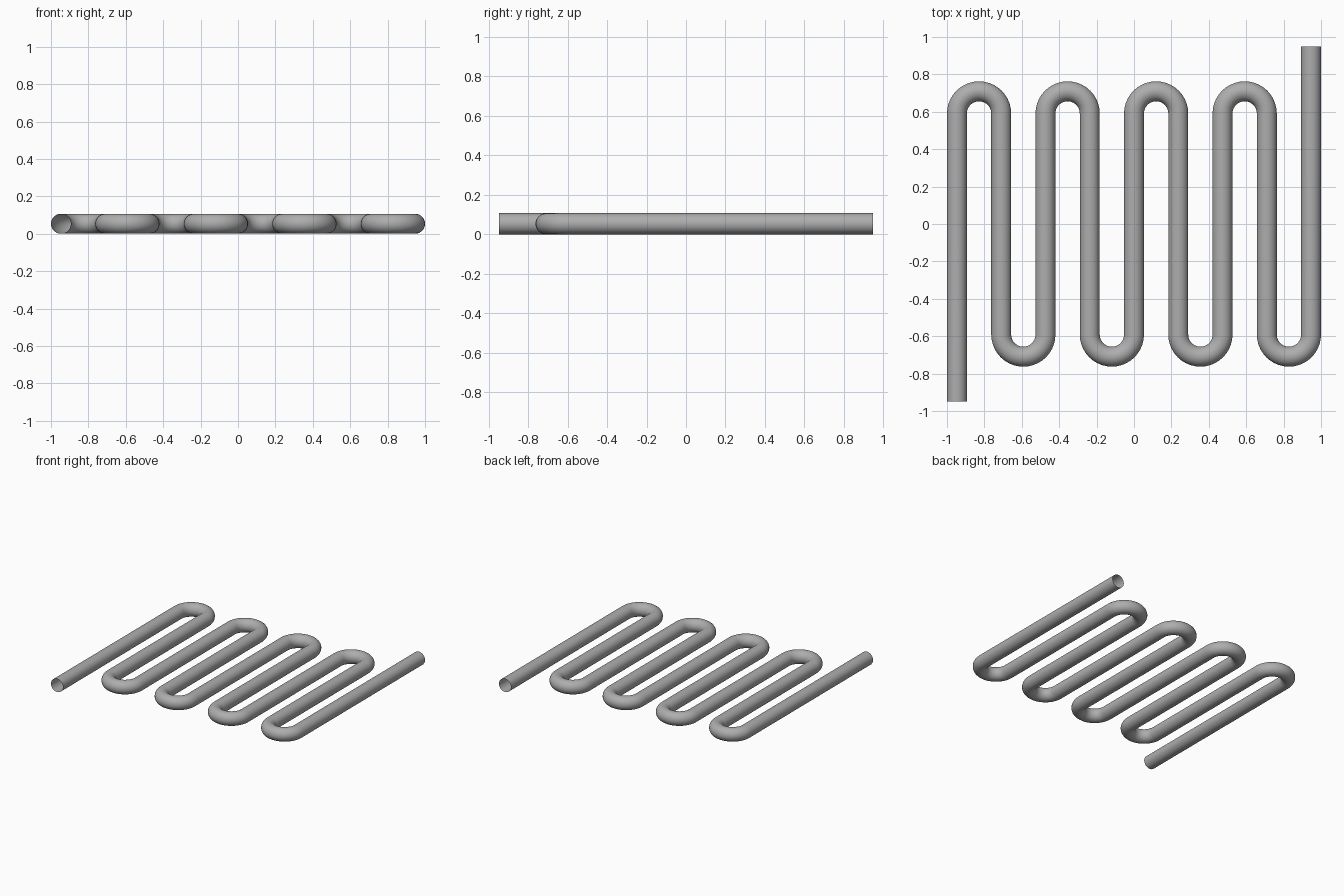
import bpy, bmesh, math
from mathutils import Vector

if "Cube" in bpy.data.objects:
    bpy.data.objects.remove(bpy.data.objects["Cube"])

R = 0.0533          # tube radius
LEGS = 9            # straight runs
X0 = 1 - R          # centre of the outer runs
PITCH = 2 * X0 / (LEGS - 1)
BEND = PITCH / 2    # bend radius on the centre line
Y_BEND = 0.591      # where the bends begin
Y_END = 0.948       # open tube ends
SIDES, STEPS = 32, 20

# Centre line: (position, direction) along the serpentine
path = [(Vector((-X0, -Y_END, R)), Vector((0, 1, 0)))]
for i in range(LEGS - 1):
    s = 1 if i % 2 == 0 else -1
    cx = -X0 + (i + 0.5) * PITCH
    for k in range(STEPS + 1):
        a = math.pi * k / STEPS
        p = Vector((cx - BEND * math.cos(a), s * (Y_BEND + BEND * math.sin(a)), R))
        path.append((p, Vector((math.sin(a), s * math.cos(a), 0))))
path.append((Vector((X0, Y_END, R)), Vector((0, 1, 0))))

# Sweep a circle along the centre line, leaving both ends open
bm = bmesh.new()
up = Vector((0, 0, 1))
rings = []
for p, d in path:
    side = d.cross(up)
    ring = []
    for j in range(SIDES):
        t = 2 * math.pi * j / SIDES
        ring.append(bm.verts.new(p + R * (side * math.cos(t) + up * math.sin(t))))
    rings.append(ring)
for a, b in zip(rings, rings[1:]):
    for j in range(SIDES):
        n = (j + 1) % SIDES
        f = bm.faces.new((a[j], b[j], b[n], a[n]))
        f.smooth = True
# Make the tube surface face outward
f = bm.faces[0] if bm.faces.ensure_lookup_table() is None else None
f.normal_update()
if f.normal.dot(f.calc_center_median() - Vector((-X0, f.calc_center_median().y, R))) < 0:
    bmesh.ops.reverse_faces(bm, faces=bm.faces[:])

mesh = bpy.data.meshes.new("coil_tube")
bm.to_mesh(mesh)
bm.free()
tube = bpy.data.objects.new("coil_tube", mesh)
bpy.context.collection.objects.link(tube)

# Plain grey metal
grey = bpy.data.materials.new("grey_metal")
grey.diffuse_color = (0.42, 0.42, 0.42, 1)
grey.use_nodes = True
grey.node_tree.nodes["Principled BSDF"].inputs["Base Color"].default_value = grey.diffuse_color
mesh.materials.append(grey)
